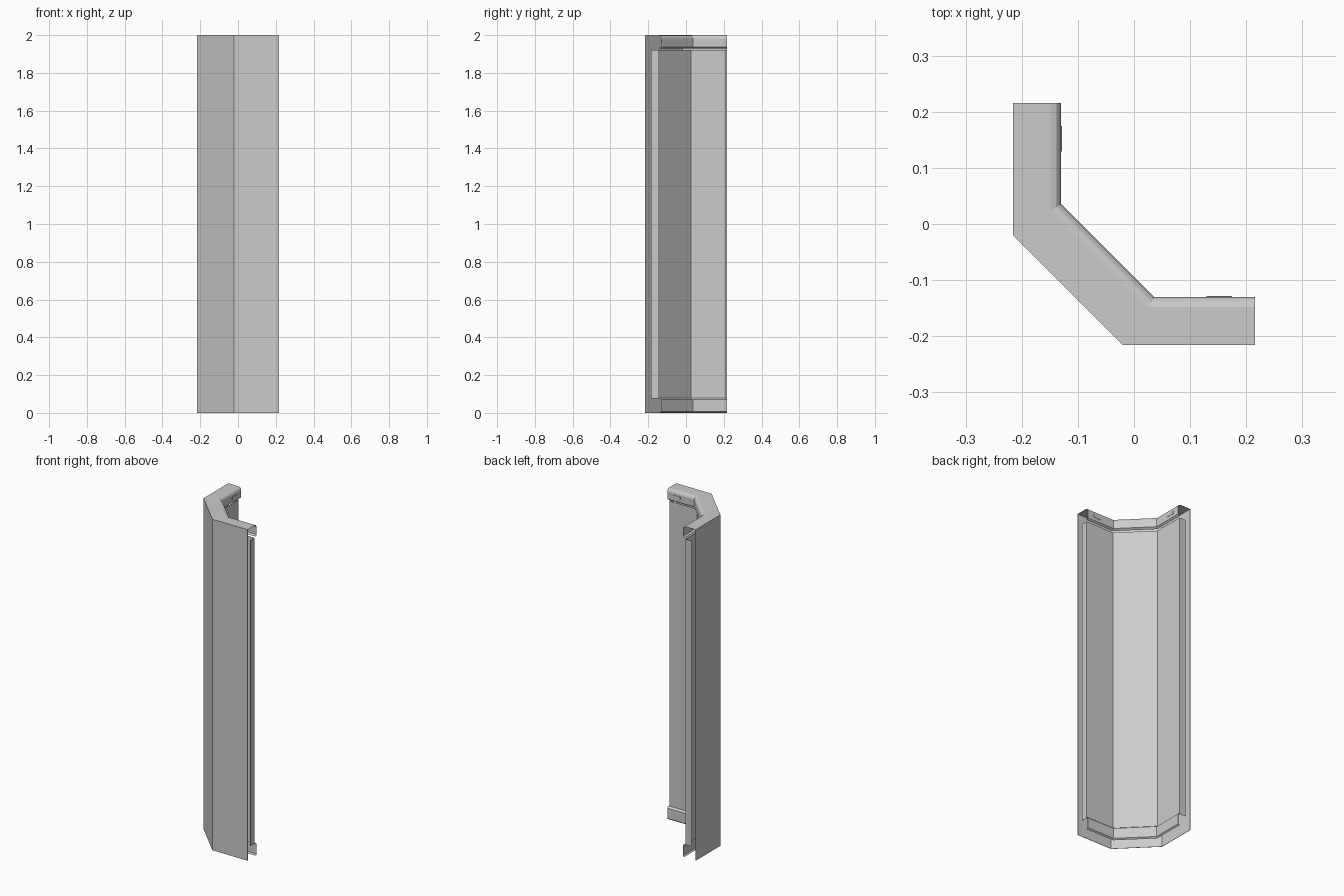
import bpy, bmesh

if "Cube" in bpy.data.objects:
    bpy.data.objects.remove(bpy.data.objects["Cube"])

END = 0.216    # half extent of the angled plan
BEND = -0.02   # where the outer face turns by 45 degrees


def plan(d, end=END):
    """Three-sided plan path, set in by d from the outer face."""
    a, c = -END + d, BEND + d * 0.65
    return [(a, end), (a, c), (c, a), (end, a)]


def sheet(name, rows, thick=0.002):
    """Thin folded sheet lofted through rows of (path, z)."""
    bm = bmesh.new()
    vs = [[bm.verts.new((x, y, z)) for x, y in path] for path, z in rows]
    for lo, hi in zip(vs, vs[1:]):
        for i in range(len(lo) - 1):
            bm.faces.new((lo[i], lo[i + 1], hi[i + 1], hi[i]))
    me = bpy.data.meshes.new(name)
    bm.to_mesh(me)
    bm.free()
    ob = bpy.data.objects.new(name, me)
    bpy.context.collection.objects.link(ob)
    mod = ob.modifiers.new("thickness", 'SOLIDIFY')
    mod.thickness = thick
    mod.offset = -1
    return ob


def box(name, centre, size):
    bpy.ops.mesh.primitive_cube_add(size=1, location=centre)
    ob = bpy.context.object
    ob.name = name
    ob.scale = size
    return ob


# Outer shell: front faces, top cover and the top lip with its rounded edge
shell = [(0, 0), (0, 2), (0.068, 2), (0.078, 1.997), (0.083, 1.991),
         (0.086, 1.982), (0.086, 1.938), (0.075, 1.93)]
sheet("outer_shell", [(plan(d), z) for d, z in shell])

# Bottom lip: raised skirting along the inner side
lip = [(0.07, 0.079), (0.077, 0.078), (0.086, 0.07), (0.086, 0.008), (0.078, 0.001)]
sheet("bottom_lip", [(plan(d), z) for d, z in lip])

# Inner panel, with its ends folded back towards the outer face
e = 0.212
f = -END + 0.031
inner = [(f, e)] + plan(0.072, e) + [(e, f)]
sheet("inner_panel", [(inner, 1.922), (inner, 0.076)])

# Small latch plates on the top lip, one per leg
p, q = 0.152, -END + 0.0865
box("latch_right", (p, q, 1.965), (0.046, 0.003, 0.016))
box("latch_left", (q, p, 1.965), (0.003, 0.046, 0.016))
